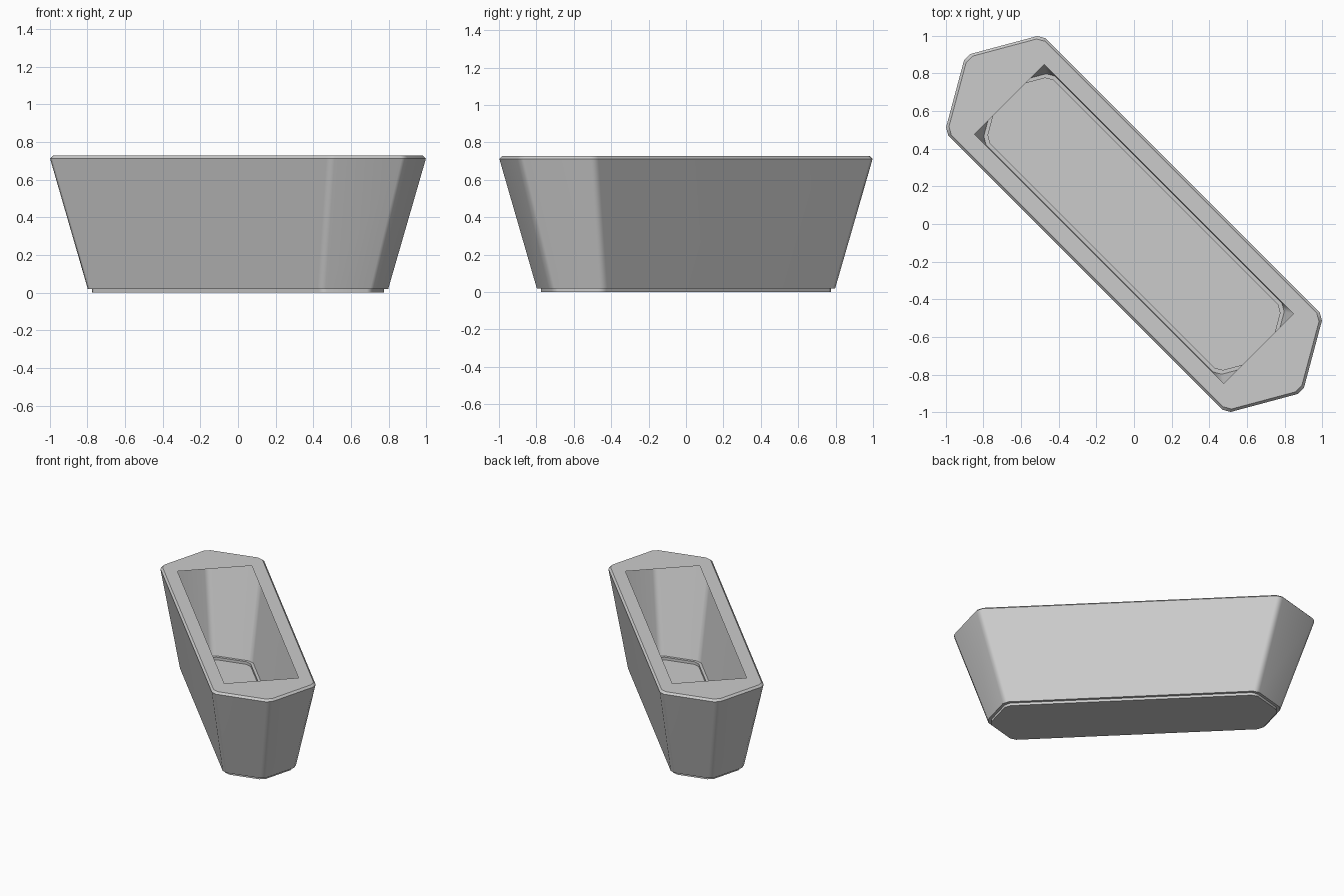
import bpy, bmesh, math
from mathutils import Vector, Matrix

cube = bpy.data.objects.get("Cube")
if cube:
    bpy.data.objects.remove(cube, do_unlink=True)

SLOPE = math.tan(math.radians(30))   # end walls meet at 120 degrees
CUT = 0.027                          # width of the corner chamfers
TURN = Matrix.Rotation(math.radians(-45), 3, "Z")


def hex_ring(u, v, z, inset=0.0):
    """Stretched hexagon with chamfered corners, as 12 points."""
    u, v = u - inset * SLOPE, v - inset
    t = u + v * SLOPE
    corners = [Vector(p + (z,)) for p in
               [(u, -v), (t, 0), (u, v), (-u, v), (-t, 0), (-u, -v)]]
    points = []
    for i, p in enumerate(corners):
        for q in (corners[i - 1], corners[(i + 1) % 6]):
            points.append(p + (q - p).normalized() * CUT)
    return points


def opening_ring(u, v, z):
    """Rectangle with its points matched to the hexagon's 12 points."""
    w = CUT * 0.8
    half = [(u, -v), (u, -v), (u, -w), (u, w), (u, v), (u, v)]
    return [Vector((s * a, s * b, z)) for s in (1, -1) for a, b in half]


def loft(bm, rings):
    loops = [[bm.verts.new(TURN @ p) for p in ring] for ring in rings]
    for low, high in zip(loops, loops[1:]):
        for i in range(12):
            j = (i + 1) % 12
            bm.faces.new((low[i], low[j], high[j], high[i]))
    return loops


# Material
grey = bpy.data.materials.new("Light grey")
grey.use_nodes = True
colour = (0.6, 0.6, 0.6, 1)
grey.diffuse_color = colour
grey.node_tree.nodes["Principled BSDF"].inputs["Base Color"].default_value = colour

# Planter shell: recessed foot, flared walls, chamfered rim, inward lip
bottom, top = (0.88, 0.258), (1.055, 0.366)
bm = bmesh.new()
loops = loft(bm, [
    hex_ring(*bottom, 0, 0.02),
    hex_ring(*bottom, 0.02, 0.02),
    hex_ring(*bottom, 0.02),
    hex_ring(*top, 0.712),
    hex_ring(*top, 0.727, 0.014),
    opening_ring(0.935, 0.262, 0.727),
])
bm.faces.new(loops[0][::-1])
bmesh.ops.remove_doubles(bm, verts=bm.verts[:], dist=0.0001)

mesh = bpy.data.meshes.new("planter")
bm.to_mesh(mesh)
bm.free()
mesh.materials.append(grey)
planter = bpy.data.objects.new("planter", mesh)
bpy.context.collection.objects.link(planter)

# Smooth chamfers between flat walls
bpy.context.view_layer.objects.active = planter
planter.select_set(True)
bpy.ops.object.shade_smooth_by_angle(angle=math.radians(35))
weighted = planter.modifiers.new("flat walls", "WEIGHTED_NORMAL")
weighted.keep_sharp = True
